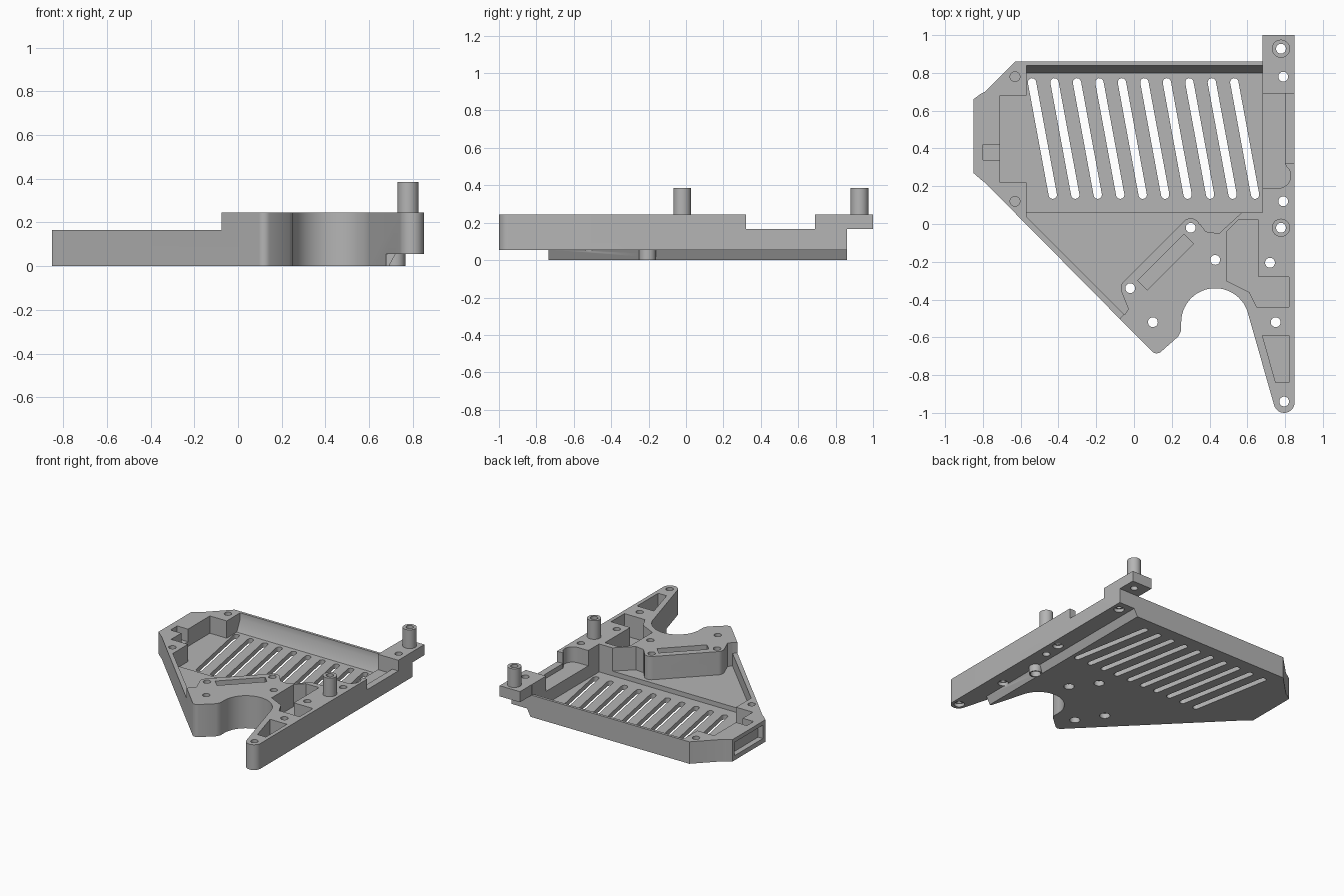
import bpy, bmesh
from math import radians, cos, sin, atan2, pi

cube = bpy.data.objects.get("Cube")
if cube:
    bpy.data.objects.remove(cube, do_unlink=True)

grey = bpy.data.materials.new("light_grey_plastic")
grey.use_nodes = True
COLOUR = (0.46, 0.46, 0.46, 1)
grey.diffuse_color = COLOUR
grey.node_tree.nodes["Principled BSDF"].inputs["Base Color"].default_value = COLOUR


def arc(x, y, r, a, b, n=10):
    angles = [radians(a + (b - a) * i / n) for i in range(n + 1)]
    return [(x + r * cos(t), y + r * sin(t)) for t in angles]


def prism(name, pts, lo, hi, axis="z"):
    """Extrude a closed profile along an axis."""
    place = {"x": lambda a, b, c: (c, a, b),
             "y": lambda a, b, c: (a, c, b),
             "z": lambda a, b, c: (a, b, c)}[axis]
    bm = bmesh.new()
    face = bm.faces.new([bm.verts.new(place(a, b, lo)) for a, b in pts])
    ext = bmesh.ops.extrude_face_region(bm, geom=[face])
    top = [v for v in ext["geom"] if isinstance(v, bmesh.types.BMVert)]
    bmesh.ops.translate(bm, verts=top, vec=place(0, 0, hi - lo))
    bmesh.ops.recalc_face_normals(bm, faces=bm.faces)
    mesh = bpy.data.meshes.new(name)
    bm.to_mesh(mesh)
    bm.free()
    obj = bpy.data.objects.new(name, mesh)
    bpy.context.collection.objects.link(obj)
    mesh.materials.append(grey)
    return obj


def box(x0, x1, y0, y1):
    return [(x0, y0), (x1, y0), (x1, y1), (x0, y1)]


def disc(x, y, r):
    return arc(x, y, r, 0, 360 * 27 / 28, 27)


def capsule(x0, y0, x1, y1, r):
    d = atan2(y1 - y0, x1 - x0) * 180 / pi
    return arc(x1, y1, r, d - 90, d + 90, 8) + arc(x0, y0, r, d + 90, d + 270, 8)


def combine(pts, lo, hi, axis="z", operation="DIFFERENCE"):
    """Cut a prism from the chassis, or add it."""
    tool = prism("tool", pts, lo, hi, axis)
    mod = chassis.modifiers.new("shape", "BOOLEAN")
    mod.operation, mod.solver, mod.object = operation, "EXACT", tool
    graph = bpy.context.evaluated_depsgraph_get()
    mesh = bpy.data.meshes.new_from_object(chassis.evaluated_get(graph))
    chassis.modifiers.clear()
    chassis.data = mesh
    bpy.data.objects.remove(tool, do_unlink=True)


# Full outline: foot, round bite, tapered leg, rear tab, chamfered end
outline = (arc(0.12, -0.65, 0.035, 225, 315, 6) + [(0.235, -0.595), (0.25, -0.565)]
           + arc(0.43, -0.52, 0.18, 180, 20, 24)
           + arc(0.795, -0.945, 0.055, 195, 360, 14)
           + [(0.85, 1), (0.681, 1), (0.681, 0.86), (-0.63, 0.86), (-0.79, 0.7),
              (-0.81, 0.69), (-0.85, 0.66), (-0.85, 0.27), (-0.81, 0.235), (-0.79, 0.22)])
chassis = prism("chassis", outline, 0, 0.245)

# Lowered tray half, following the edge of the raised block
edge = ([(0.57, 0.06), (0.45, -0.05), (0.38, -0.04), (0.35, 0)]
        + arc(0.3, -0.02, 0.05, 20, 135) + arc(-0.02, -0.34, 0.05, 135, 200)
        + [(-0.03, -0.45)])
combine(edge + [(-0.1, -0.53), (-1, -0.7), (-1, 1.1), (0.68, 1.1), (0.68, 0.06)], 0.165, 0.3)
combine(edge + [(-0.05, -0.48), (-0.57, 0.04), (-0.57, 0.07), (0.5, 0.07)], 0.07, 0.3)

# Tray with a sloping rear wall, and its end recess
combine([(0.06, 0.035), (0.8, 0.035), (0.84, 0.12), (0.84, 0.3), (0.06, 0.3)], -0.57, 0.68, "x")
combine(box(-0.71, -0.56, 0.22, 0.68), 0.035, 0.3)
combine(box(-0.8, -0.7, 0.34, 0.42), 0.07, 0.3)
combine([(0.3, 0.035), (0.64, 0.035), (0.64, 0.135), (0.3, 0.135)], -0.9, -0.81, "x")

# Side shelf with a rounded inner corner
combine(box(0.67, 0.9, 0.32, 0.69), 0.165, 0.3)
combine([(0.67, 0.19)] + arc(0.765, 0.255, 0.065, -90, 50)
        + [(0.8, 0.32), (0.8, 0.69), (0.67, 0.69)], 0.13, 0.3)
combine(box(0.67, 0.9, 0.69, 0.7), 0.3, 0.31)

# Raised underside along the right edge, under the leg and the tab
combine([(0.663, -0.05), (0.9, -0.05), (0.9, 0.055), (0.72, 0.055)], -1.1, 1.1, "y")
combine(box(0.5, 0.9, -1.1, -0.735), -0.05, 0.055)
combine(box(0.6, 0.9, 0.86, 1.1), -0.05, 0.165)

# Pockets in the raised block and leg
combine([(0.49, -0.04), (0.55, 0.02), (0.66, 0.02), (0.66, -0.28), (0.82, -0.28),
         (0.82, -0.44), (0.65, -0.44), (0.61, -0.36), (0.49, -0.3)], 0.08, 0.3)
combine([(0.68, -0.59), (0.75, -0.84), (0.82, -0.84), (0.82, -0.59)], 0.08, 0.3)
combine([(0.02, -0.3), (0.07, -0.35), (0.315, -0.105), (0.265, -0.055)], 0.17, 0.3)

# Slanted vent slots
for i in range(10):
    x = -0.54 + 0.119 * i
    combine(capsule(x, 0.75, x + 0.11, 0.155, 0.022), -0.1, 0.1)

# Standing posts and the boss under the side strip
posts = [(0.778, 0.928), (0.778, -0.02)]
for x, y in posts:
    combine(disc(x, y, 0.048), 0.2, 0.385, operation="UNION")
combine(disc(0.72, -0.205, 0.045), 0.001, 0.07, operation="UNION")

# Screw holes, with wider seats below
through = [(0.43, -0.19), (0.1, -0.52), (0.75, -0.52), (0.72, -0.205), (0.79, 0.12),
           (0.79, 0.78), (0.795, -0.94), (-0.02, -0.34), (0.3, -0.02)]
for x, y in through + posts:
    combine(disc(x, y, 0.026), -0.1, 0.5)
for x, y in through:
    combine(disc(x, y, 0.036), -0.1, 0.08 if x > 0.7 else 0.04)
for y in (0.12, 0.78):
    combine(disc(-0.63, y, 0.026), 0.05, 0.3)

bpy.ops.object.select_all(action="DESELECT")
bpy.context.view_layer.objects.active = chassis
chassis.select_set(True)
bpy.ops.object.shade_smooth_by_angle(angle=radians(30))
